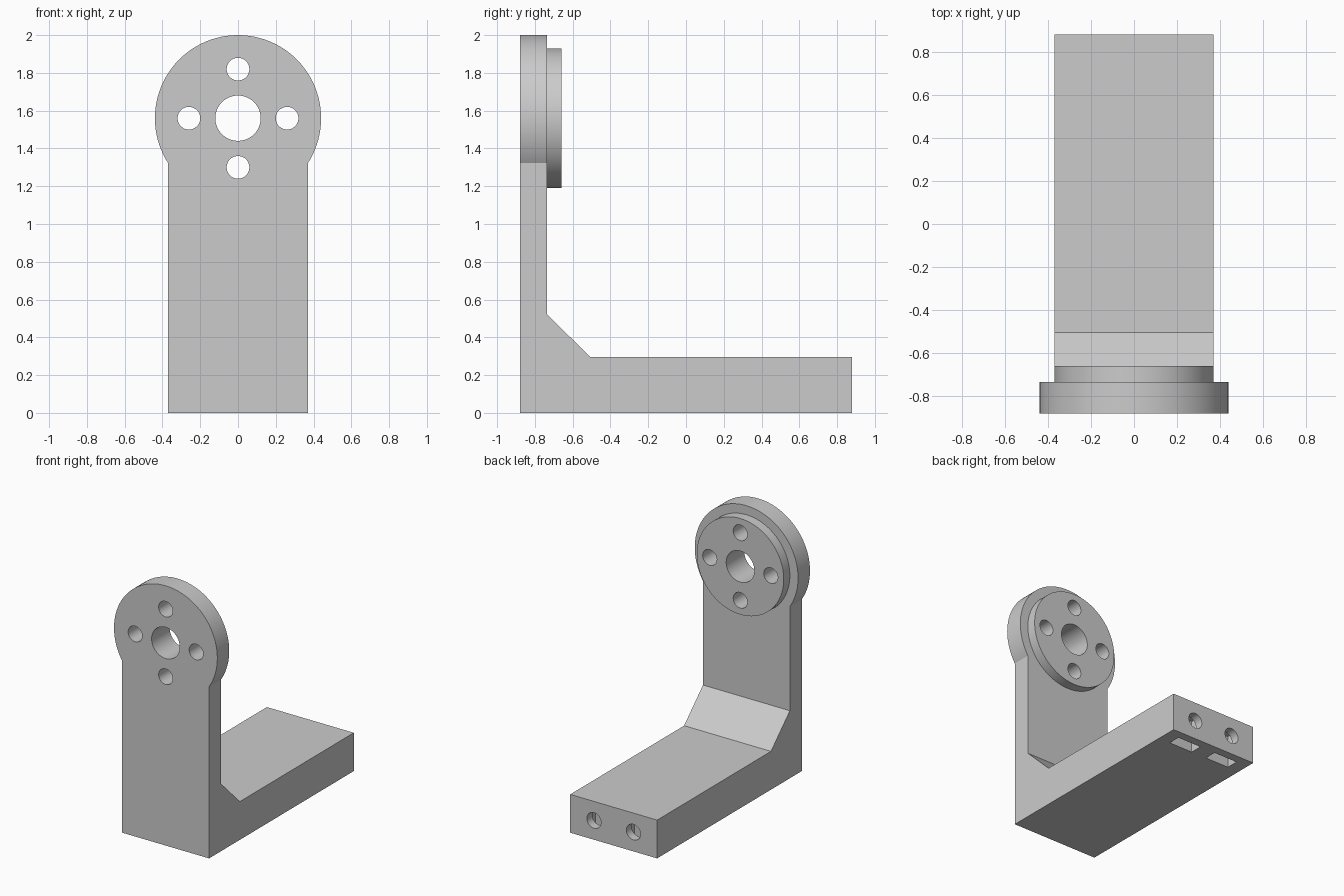
import bpy
import bmesh
import math

cube = bpy.data.objects.get("Cube")
if cube:
    bpy.data.objects.remove(cube, do_unlink=True)

grey = bpy.data.materials.new("plain_grey")
grey.use_nodes = True
grey.diffuse_color = (0.6, 0.6, 0.6, 1)
grey.node_tree.nodes["Principled BSDF"].inputs["Base Color"].default_value = (0.6, 0.6, 0.6, 1)

HALF_WIDTH = 0.37
FRONT, BACK, PLATE_BACK, BOSS_BACK = -0.88, 0.88, -0.735, -0.66
HUB_Z = 1.56


def finish(name, bm):
    bmesh.ops.recalc_face_normals(bm, faces=bm.faces)
    mesh = bpy.data.meshes.new(name)
    bm.to_mesh(mesh)
    bm.free()
    mesh.materials.append(grey)
    obj = bpy.data.objects.new(name, mesh)
    bpy.context.collection.objects.link(obj)
    return obj


def cylinder(name, x, z, radius, y0, y1, sides=64):
    """Cylinder lying along y."""
    bm = bmesh.new()
    ring = [bm.verts.new((x + radius * math.cos(t), y0, z + radius * math.sin(t)))
            for t in (2 * math.pi * i / sides for i in range(sides))]
    face = bm.faces.new(ring)
    out = bmesh.ops.extrude_face_region(bm, geom=[face])
    moved = [v for v in out["geom"] if isinstance(v, bmesh.types.BMVert)]
    bmesh.ops.translate(bm, verts=moved, vec=(0, y1 - y0, 0))
    return finish(name, bm)


def box(name, x0, x1, y0, y1, z0, z1):
    bm = bmesh.new()
    bmesh.ops.create_cube(bm, size=1)
    for v in bm.verts:
        v.co = ((x0 + x1) / 2 + v.co.x * (x1 - x0),
                (y0 + y1) / 2 + v.co.y * (y1 - y0),
                (z0 + z1) / 2 + v.co.z * (z1 - z0))
    return finish(name, bm)


def combine(target, tool, operation):
    mod = target.modifiers.new(tool.name, "BOOLEAN")
    mod.operation = operation
    mod.solver = "EXACT"
    mod.object = tool
    bpy.context.view_layer.objects.active = target
    bpy.ops.object.modifier_apply(modifier=mod.name)
    bpy.data.objects.remove(tool, do_unlink=True)


# L-shaped arm with a sloped inner corner
profile = [(FRONT, 0), (BACK, 0), (BACK, 0.295), (-0.505, 0.295),
           (PLATE_BACK, 0.52), (PLATE_BACK, HUB_Z), (FRONT, HUB_Z)]
bm = bmesh.new()
side = bm.faces.new([bm.verts.new((-HALF_WIDTH, y, z)) for y, z in profile])
out = bmesh.ops.extrude_face_region(bm, geom=[side])
bmesh.ops.translate(bm, vec=(2 * HALF_WIDTH, 0, 0),
                    verts=[v for v in out["geom"] if isinstance(v, bmesh.types.BMVert)])
bracket = finish("angle_bracket", bm)

# Round head and raised boss
combine(bracket, cylinder("head_disc", 0, HUB_Z, 0.44, FRONT, PLATE_BACK, 96), "UNION")
combine(bracket, cylinder("boss", 0, HUB_Z, 0.37, -0.8, BOSS_BACK, 96), "UNION")

# Centre bore and four bolt holes
holes = [(0, 0, 0.12), (0.26, 0, 0.06), (-0.26, 0, 0.06), (0, 0.26, 0.06), (0, -0.26, 0.06)]
for x, dz, radius in holes:
    combine(bracket, cylinder("bolt_hole", x, HUB_Z + dz, radius, -1, -0.6, 48), "DIFFERENCE")

# Screw holes in the foot end, with nut slots open underneath
for x in (-0.168, 0.168):
    combine(bracket, cylinder("screw_hole", x, 0.148, 0.06, 0.55, 1, 48), "DIFFERENCE")
    combine(bracket, box("nut_slot", x - 0.102, x + 0.102, 0.718, 0.814, -0.1, 0.25), "DIFFERENCE")

bpy.ops.object.select_all(action="DESELECT")
bracket.select_set(True)
bpy.context.view_layer.objects.active = bracket
bpy.ops.object.shade_smooth_by_angle(angle=math.radians(30))
